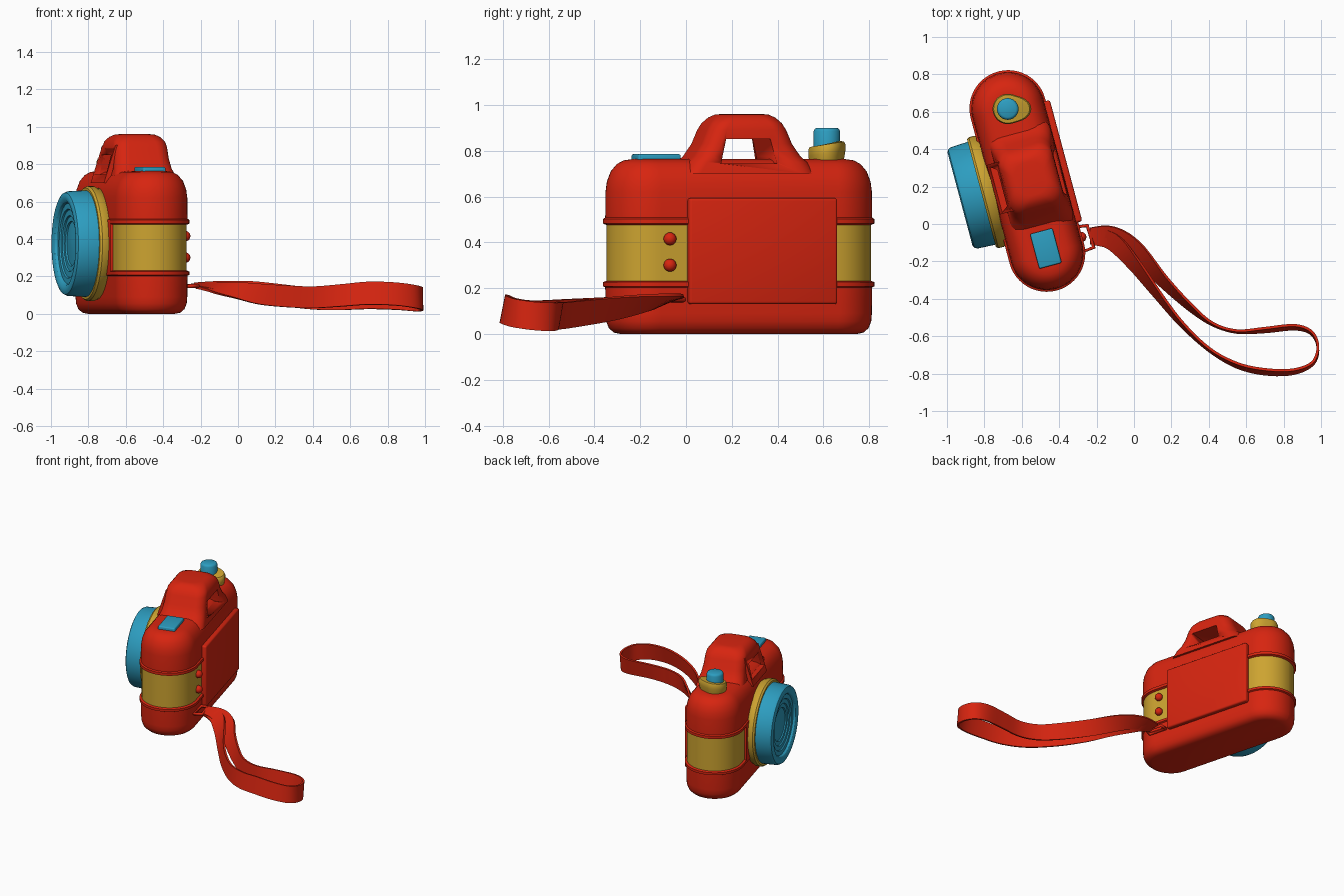
import bpy, bmesh, math
from mathutils import Matrix, Vector

if "Cube" in bpy.data.objects:
    bpy.data.objects.remove(bpy.data.objects["Cube"])

# The camera is turned 15 degrees; its parts are built in this local frame
# (local -x = lens side, local y = long axis).
CAM = Matrix.Translation((-0.57, 0.23, 0)) @ Matrix.Rotation(math.radians(15), 4, 'Z')


def material(name, rgb):
    m = bpy.data.materials.new(name)
    m.diffuse_color = (*rgb, 1)
    m.use_nodes = True
    m.node_tree.nodes["Principled BSDF"].inputs["Base Color"].default_value = m.diffuse_color
    return m


RED = material("red", (0.68, 0.018, 0.005))
GOLD = material("gold", (0.61, 0.37, 0.03))
BLUE = material("blue", (0.026, 0.34, 0.53))


def finish(bm, name, mat, frame=CAM, angle=35):
    bmesh.ops.recalc_face_normals(bm, faces=bm.faces)
    me = bpy.data.meshes.new(name)
    bm.to_mesh(me)
    bm.free()
    ob = bpy.data.objects.new(name, me)
    bpy.context.collection.objects.link(ob)
    me.materials.append(mat)
    ob.matrix_world = frame
    bpy.ops.object.select_all(action='DESELECT')
    ob.select_set(True)
    bpy.context.view_layer.objects.active = ob
    bpy.ops.object.shade_smooth_by_angle(angle=math.radians(angle))
    return ob


def loft(name, rings, mat, closed=False, **kw):
    """Skin a row of equal rings; cap the ends unless the row is closed."""
    bm = bmesh.new()
    vs = [[bm.verts.new(p) for p in ring] for ring in rings]
    n = len(vs[0])
    pairs = list(zip(vs, vs[1:])) + ([(vs[-1], vs[0])] if closed else [])
    for a, b in pairs:
        for i in range(n):
            j = (i + 1) % n
            bm.faces.new((a[i], a[j], b[j], b[i]))
    if not closed:
        bm.faces.new(vs[0])
        bm.faces.new(vs[-1])
    return finish(bm, name, mat, **kw)


def rounded(hx, hy, c, z, cx=0, cy=0, seg=8):
    """Rounded rectangle ring at height z."""
    pts = []
    for k, (sx, sy) in enumerate(((1, 1), (-1, 1), (-1, -1), (1, -1))):
        for i in range(seg + 1):
            a = math.pi / 2 * (k + i / seg)
            pts.append((cx + sx * (hx - c) + c * math.cos(a),
                        cy + sy * (hy - c) + c * math.sin(a), z))
    return pts


def disc(name, profile, mat, z=0.375, seg=64, **kw):
    """Lathe (x, radius) pairs around the lens axis."""
    rings = [[(x, r * math.cos(2 * math.pi * i / seg), z + r * math.sin(2 * math.pi * i / seg))
              for i in range(seg)] for x, r in profile]
    return loft(name, rings, mat, **kw)


def box(name, lo, hi, mat, bevel):
    bm = bmesh.new()
    bmesh.ops.create_cube(bm, size=1)
    for v in bm.verts:
        v.co = [(a + b) / 2 + c * (b - a) for a, b, c in zip(lo, hi, v.co)]
    bmesh.ops.bevel(bm, geom=bm.edges[:], offset=bevel, segments=3, profile=0.5, affect='EDGES')
    return finish(bm, name, mat)


# Body: stadium rings with two trim ridges, gold band between them
profile = [(.13, 0), (.158, .006), (.18, .025), (.192, .055), (.195, .09), (.196, .203),
           (.206, .208), (.206, .226), (.191, .232),
           (.191, .476), (.206, .482), (.206, .502), (.196, .508),
           (.195, .62), (.189, .665), (.172, .71), (.145, .742), (.115, .758), (.08, .763)]
body = loft("body", [rounded(r, r + .4, r - .001, z, seg=12) for r, z in profile], RED)
body.data.materials.append(GOLD)
for f in body.data.polygons:
    if .235 < f.center.z < .475 and abs(f.normal.z) < .5:
        f.material_index = 1

# Handle hump on top and the slanted finder frame in front of it
hump = [(.70, .172, .30), (.75, .165, .268), (.775, .157, .24), (.83, .151, .203), (.89, .148, .178),
        (.92, .142, .16), (.945, .122, .135), (.957, .10, .112), (.96, .08, .09)]
handle = loft("handle", [rounded(hx, hy, .07, z, .02, .008) for z, hx, hy in hump], RED)
finder = loft("finder_frame", [[(x, y, z) for x, z in
              ((-.188, .70), (-.124, .90), (-.10, .905), (-.08, .70))] for y in (-.135, .139)], RED)
cutter = loft("handle_cutter", [[(x, y, z) for y, z in
              ((-.128, .745), (.124, .745), (.098, .85), (-.102, .85))] for x in (-.4, .4)], RED)
cutter.hide_render = True
for ob in (handle, finder):
    mod = ob.modifiers.new("hole", 'BOOLEAN')
    mod.operation = 'DIFFERENCE'
    mod.solver = 'EXACT'
    mod.object = cutter
    bpy.context.view_layer.objects.active = ob
    bpy.ops.object.modifier_apply(modifier=mod.name)
bpy.data.objects.remove(cutter)

# Lens: red collar plate, gold ring, blue barrel with stepped rings
box("lens_collar", (-.206, -.33, .205), (-.15, .33, .505), RED, .004)
disc("lens_ring", [(-.15, .29), (-.2, .30), (-.212, .307), (-.242, .307), (-.254, .298), (-.254, .2)], GOLD)
disc("lens_barrel", [(-.24, .2), (-.24, .278), (-.25, .285), (-.35, .28), (-.366, .272), (-.373, .258),
                     (-.372, .235), (-.364, .222), (-.35, .215), (-.35, .185), (-.342, .18), (-.342, .15),
                     (-.334, .146), (-.334, .12), (-.326, .116), (-.33, .07), (-.333, .03), (-.334, .005)],
     BLUE, angle=30)

# Back plate, two round knobs, top button
box("back_plate", (.17, -.283, .13), (.228, .387, .593), RED, .012)
for i, z in enumerate((.30, .415)):
    bm = bmesh.new()
    bmesh.ops.create_uvsphere(bm, u_segments=20, v_segments=12, radius=.028,
                              matrix=Matrix.Translation((.2, -.364, z)))
    finish(bm, f"knob_{i + 1}", RED)
box("top_button", (-.06, -.47, .74), (.064, -.278, .785), BLUE, .008)

# Winding lever: teardrop base and blue post
tear = []
for i in range(40):
    a = 2 * math.pi * i / 40
    r = .081 + .045 * max(0, math.cos(a)) ** 4
    tear.append((r * math.cos(a), r * math.sin(a)))
loft("winding_lever", [[(x * s, y * s, z + .012 * y / .08) for x, y in tear]
                       for z, s in ((.74, .9), (.765, .95), (.79, 1), (.815, 1), (.828, .93), (.83, .7))],
     GOLD, frame=Matrix.Translation((-.675, .615, 0)))
loft("winding_post", [[(r * math.cos(math.pi * i / 16), r * math.sin(math.pi * i / 16), z) for i in range(32)]
                      for z, r in ((.80, .058), (.885, .058), (.895, .053), (.90, .044))],
     BLUE, frame=Matrix.Translation((-.675, .615, 0)))

# Strap link: small wire loop
cu = bpy.data.curves.new("strap_link", 'CURVE')
cu.dimensions = '3D'
cu.bevel_depth = .011
cu.bevel_resolution = 3
sp = cu.splines.new('POLY')
link = [(-.30, -.015, .147), (-.25, -.008, .15), (-.215, -.125, .15), (-.265, -.145, .147)]
sp.points.add(len(link) - 1)
for p, co in zip(sp.points, link):
    p.co = (*co, 1)
sp.use_cyclic_u = True
cu.materials.append(RED)
bpy.context.collection.objects.link(bpy.data.objects.new("strap_link", cu))

# Wrist strap: closed ribbon (x, y, centre z, half width, tilt: 0 upright, 90 flat)
path = [(-.235, -.065, .152, .045, 80), (-.12, -.065, .148, .055, 68), (0, -.135, .137, .058, 55),
        (.15, -.30, .112, .058, 30), (.3, -.445, .092, .058, 15), (.42, -.535, .08, .058, 5),
        (.55, -.575, .078, .058, 5), (.7, -.567, .083, .058, 10), (.86, -.552, .08, .06, 10),
        (.95, -.583, .075, .062, 5), (.983, -.66, .078, .062, 0), (.955, -.745, .09, .062, -5),
        (.85, -.79, .105, .062, -10), (.7, -.79, .11, .062, -12), (.55, -.755, .098, .06, -10),
        (.4, -.67, .088, .058, -6), (.25, -.53, .094, .058, -10), (.12, -.37, .105, .056, -20),
        (0, -.215, .125, .05, -40), (-.12, -.09, .14, .05, -65)]
path = [Vector(p) for p in path]
n, sub, smooth = len(path), 5, []
for i in range(n):
    a, b, c, d = (path[(i + k) % n] for k in (-1, 0, 1, 2))
    if i == n - 1:      # the ribbon flips over where it folds through the link
        c = Vector((*c[:4], -80))
        d = Vector((*d[:4], -80))
    if i == n - 2:
        d = Vector((*d[:4], -80))
    if i == 0:
        a = b
    for s in range(sub):
        t = s / sub
        smooth.append(.5 * (2 * b + (c - a) * t + (2 * a - 5 * b + 4 * c - d) * t * t
                            + (3 * b - a - 3 * c + d) * t ** 3))
rings = []
for i, p in enumerate(smooth):
    q, r = smooth[i - 1], smooth[(i + 1) % len(smooth)]
    tan = Vector((r[0] - q[0], r[1] - q[1], 0)).normalized()
    if i == 0:
        tan = Vector((1, 0, 0))
    if i > len(smooth) - 3:
        tan = Vector((-1, 0, 0))
    side = Vector((-tan.y, tan.x, 0))
    th = math.radians(p[4])
    wide = Vector((0, 0, 1)) * math.cos(th) + side * math.sin(th)
    thin = side * math.cos(th) - Vector((0, 0, 1)) * math.sin(th)
    c = Vector(p[:3])
    rings.append([c + wide * p[3] * u + thin * .007 * v for u, v in ((1, 1), (-1, 1), (-1, -1), (1, -1))])
loft("wrist_strap", rings, RED, frame=Matrix.Identity(4))
